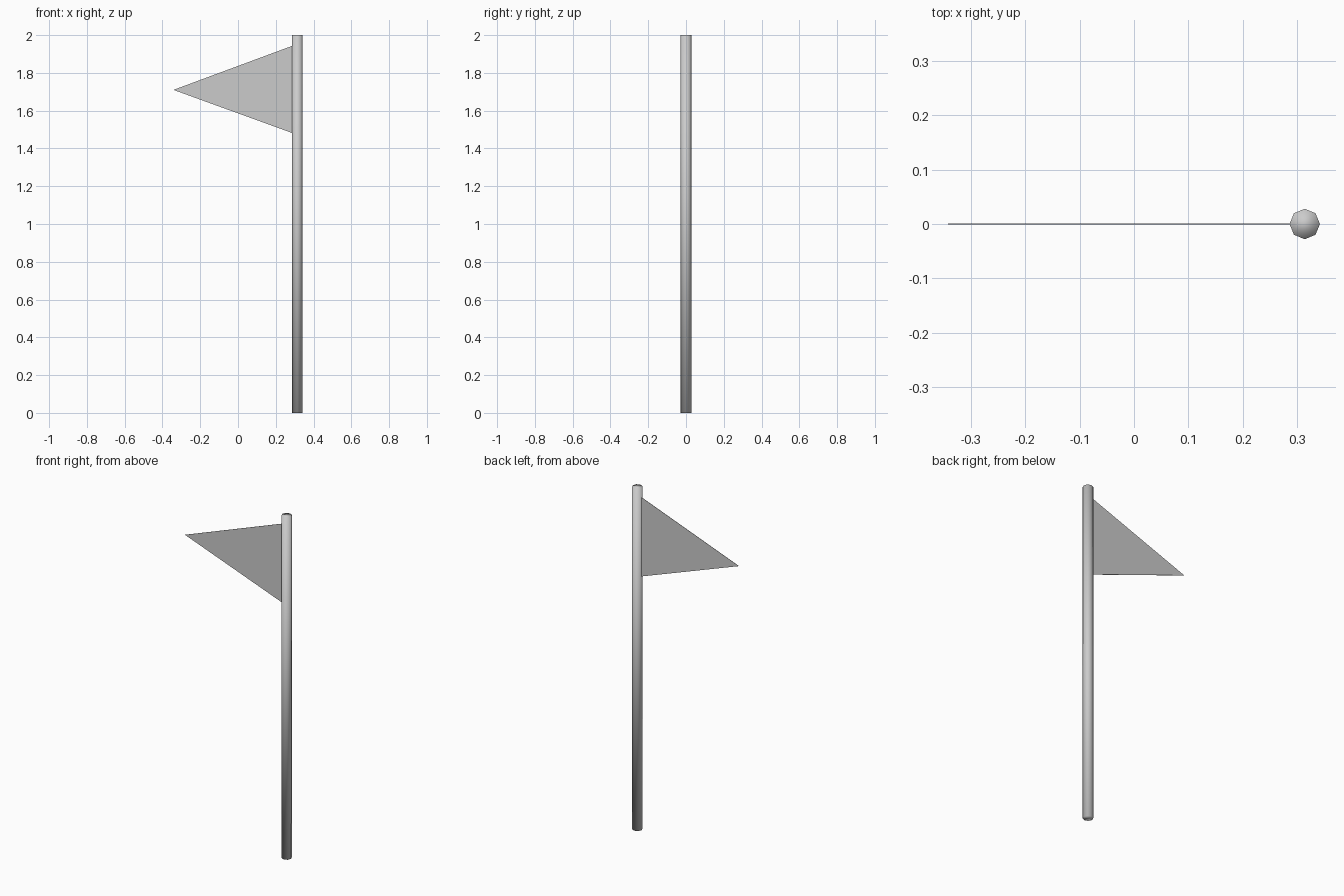
import bpy
import bmesh

if "Cube" in bpy.data.objects:
    bpy.data.objects.remove(bpy.data.objects["Cube"])

POLE_X, POLE_R, HEIGHT = 0.314, 0.028, 2.0

# Pole: eight-sided, smooth shaded
bpy.ops.mesh.primitive_cylinder_add(vertices=8, radius=POLE_R, depth=HEIGHT,
                                    location=(POLE_X, 0, HEIGHT / 2))
pole = bpy.context.object
pole.name = "pole"
bpy.ops.object.shade_smooth()

# Pennant: thin triangle whose hoist edge is tucked into the pole
bm = bmesh.new()
corners = [(-0.342, 0, 1.71), (0.30, 0, 1.477), (0.30, 0, 1.948)]
bm.faces.new([bm.verts.new(c) for c in corners])
mesh = bpy.data.meshes.new("pennant")
bm.to_mesh(mesh)
bm.free()
pennant = bpy.data.objects.new("pennant", mesh)
bpy.context.collection.objects.link(pennant)
cloth = pennant.modifiers.new("cloth_thickness", 'SOLIDIFY')
cloth.thickness = 0.002
cloth.offset = 0
